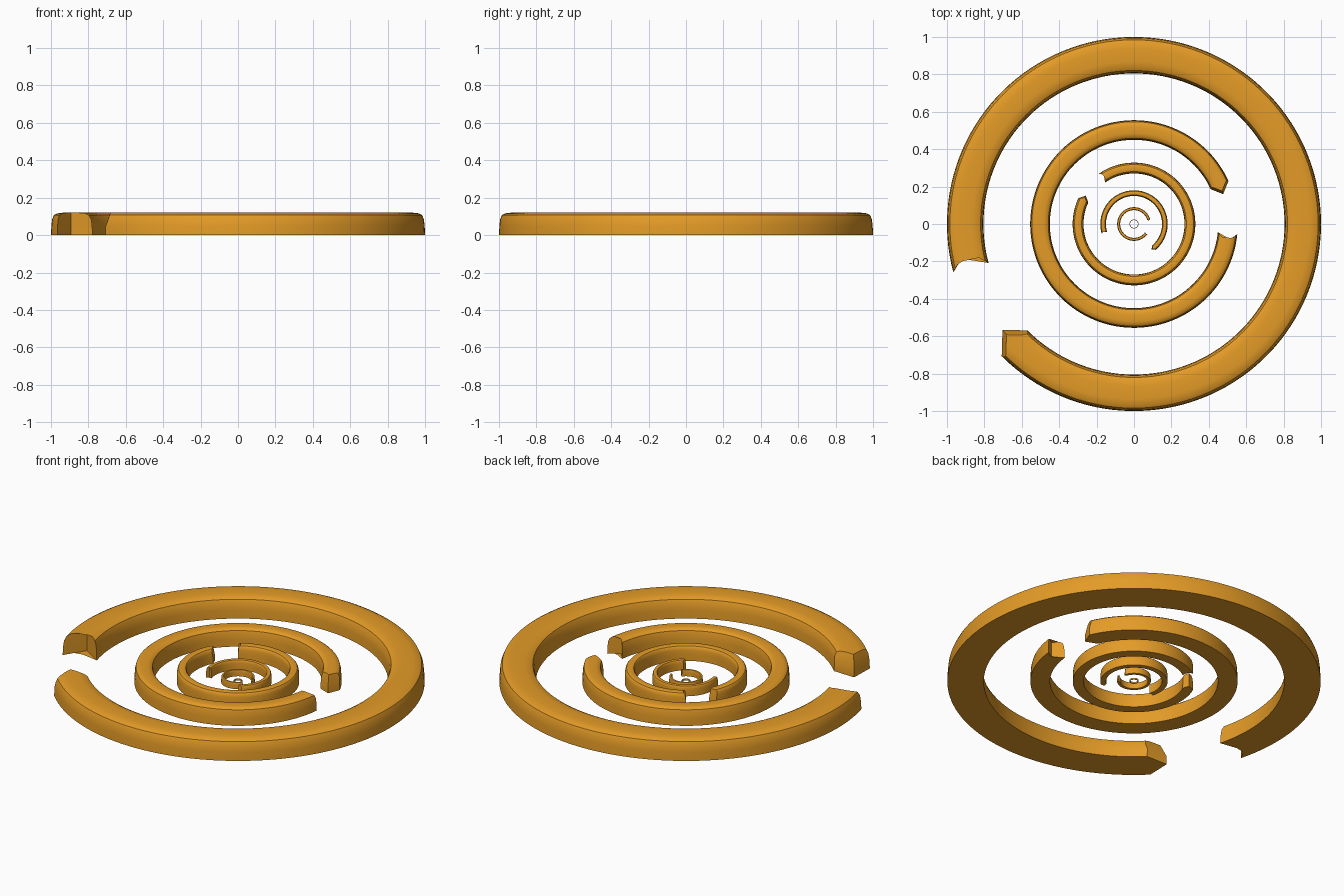
import bpy, bmesh, math

if "Cube" in bpy.data.objects:
    bpy.data.objects.remove(bpy.data.objects["Cube"])

mat = bpy.data.materials.new("orange")
mat.diffuse_color = (0.78, 0.33, 0.02, 1)
mat.use_nodes = True
mat.node_tree.nodes["Principled BSDF"].inputs["Base Color"].default_value = mat.diffuse_color

# half of the domed cross-section: (across, height), from the foot to the crown
HALF = [(1, 0), (0.98, 0.4), (0.94, 0.7), (0.84, 0.89), (0.65, 0.97), (0.35, 1.0), (0, 1.0)]
# closed loop: outer foot, over the crown, inner foot, middle of the flat base
LOOP = HALF + [(-u, z) for u, z in reversed(HALF[:-1])] + [(0, 0)]
N = len(LOOP)


def finish(bm, name):
    bmesh.ops.recalc_face_normals(bm, faces=bm.faces)
    me = bpy.data.meshes.new(name)
    bm.to_mesh(me)
    bm.free()
    ob = bpy.data.objects.new(name, me)
    bpy.context.collection.objects.link(ob)
    me.materials.append(mat)
    bpy.ops.object.select_all(action='DESELECT')
    ob.select_set(True)
    bpy.context.view_layer.objects.active = ob
    bpy.ops.object.shade_smooth_by_angle(angle=math.radians(30))


def broken_ring(name, outer, inner, height, start, end, steps=120):
    """Open ring: pointed head at the start angle, notched tail at the end."""
    bm = bmesh.new()
    mid, half = (outer + inner) / 2, (outer - inner) / 2
    point = half / mid

    def vert(u, z, t):
        r = mid + half * u
        a = math.radians(start + (end - start) * t)
        if t in (0, 1):
            a -= point * (1 - abs(u))           # V-shaped ends
        if t == 0:
            a += point * 0.35 * max(0, z - 0.4) / 0.6   # bevelled head
        return bm.verts.new((r * math.cos(a), r * math.sin(a), height * z))

    rows = [[vert(u, z, i / steps) for u, z in LOOP] for i in range(steps + 1)]
    for a, b in zip(rows, rows[1:]):
        for j in range(N):
            k = (j + 1) % N
            bm.faces.new((a[j], a[k], b[k], b[j]))
    # end caps, folded along the middle
    top = len(HALF) - 1
    for row, t in ((rows[0], 0), (rows[-1], 1)):
        m = vert(0, 0.4, t)
        base, crown = row[-1], row[top]
        bm.faces.new((base, row[0], row[1], m))
        bm.faces.new([m] + row[1:top + 1])
        bm.faces.new((base, m, row[N - 3], row[N - 2]))
        bm.faces.new([m] + row[top:N - 2])
    finish(bm, name)


RINGS = [
    ("outer_ring", 1.0, 0.805, 0.12, 225, 555),
    ("second_ring", 0.555, 0.45, 0.102, 24.5, 354.5),
    ("third_ring", 0.328, 0.27, 0.086, 155, 485),
    ("fourth_ring", 0.18, 0.15, 0.06, -50, 197),
    ("fifth_ring", 0.09, 0.074, 0.038, 18, 323),
]
for r in RINGS:
    broken_ring(*r)

# tiny closed ring in the centre
bm = bmesh.new()
S = 32
prof = [(0.024, 0), (0.024, 0.01), (0.021, 0.01), (0.021, 0)]
rows = [[bm.verts.new((r * math.cos(i * math.tau / S), r * math.sin(i * math.tau / S), z))
         for r, z in prof] for i in range(S)]
for i in range(S):
    a, b = rows[i], rows[(i + 1) % S]
    for j in range(4):
        k = (j + 1) % 4
        bm.faces.new((a[j], a[k], b[k], b[j]))
finish(bm, "centre_ring")
